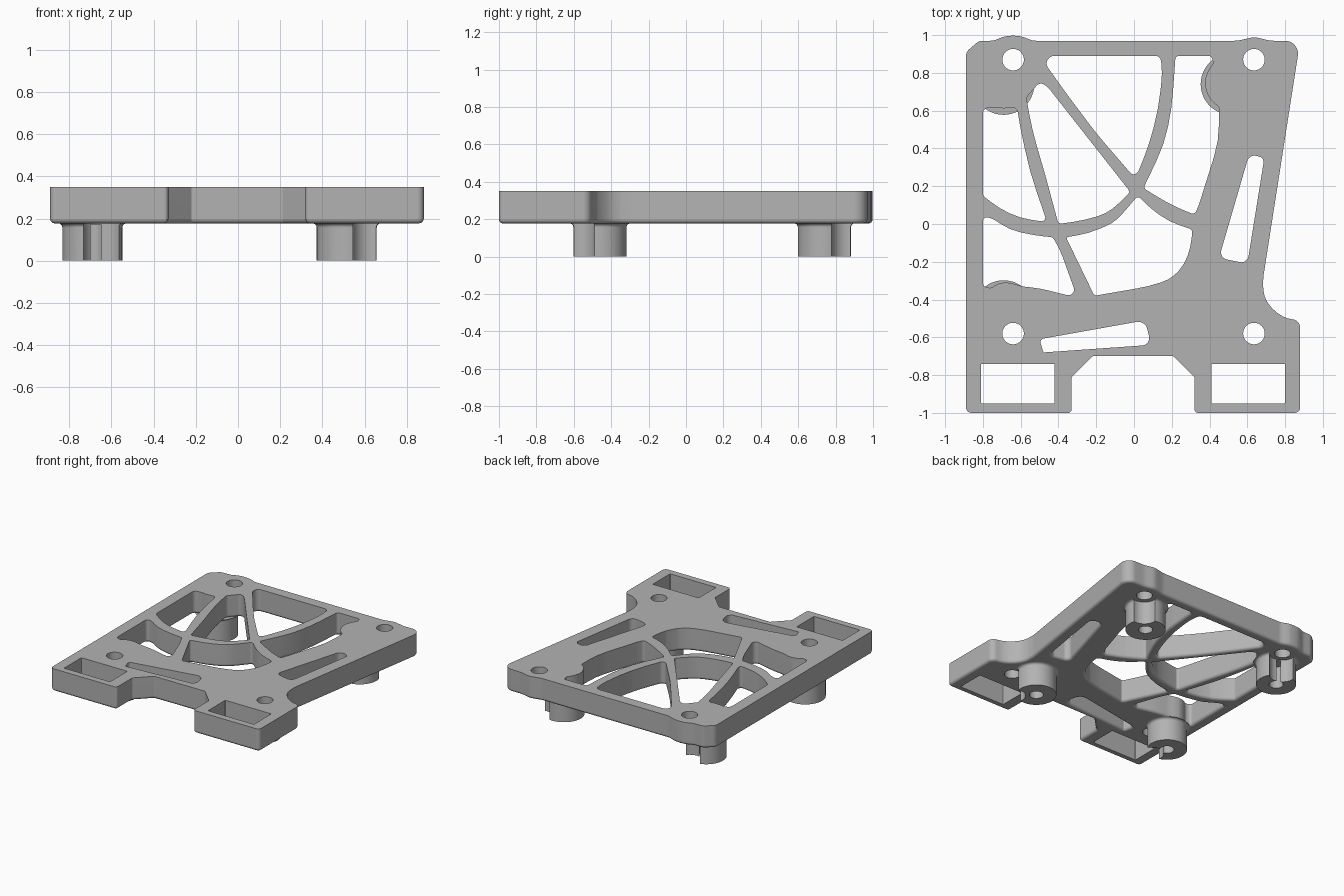
import bpy, bmesh, math
from mathutils import Vector, Matrix

cube = bpy.data.objects.get("Cube")
if cube:
    bpy.data.objects.remove(cube)

TOP, BASE, EDGE = 0.35, 0.177, 0.022

grey = bpy.data.materials.new("plain grey")
grey.use_nodes = True
grey.diffuse_color = (0.45, 0.45, 0.45, 1)
grey.node_tree.nodes["Principled BSDF"].inputs["Base Color"].default_value = grey.diffuse_color


def make_object(name, bm):
    bmesh.ops.recalc_face_normals(bm, faces=bm.faces)
    mesh = bpy.data.meshes.new(name)
    bm.to_mesh(mesh)
    bm.free()
    mesh.materials.append(grey)
    ob = bpy.data.objects.new(name, mesh)
    bpy.context.collection.objects.link(ob)
    return ob


def activate(ob):
    bpy.ops.object.select_all(action='DESELECT')
    ob.select_set(True)
    bpy.context.view_layer.objects.active = ob


def rounded(points, corner=3):
    """Closed path in hundredths; sharp turns get a corner arc, shallow turns a sweep."""
    ps = [Vector(p[:2]) / 100 for p in points]
    out = []
    for i, c in enumerate(ps):
        a, b = ps[i - 1] - c, ps[(i + 1) % len(ps)] - c
        turn = math.pi - a.angle(b)
        radius = points[i][2] if len(points[i]) > 2 else corner
        radius = radius / 100 if turn > math.radians(40) else 2
        t = min(radius * math.tan(turn / 2), 0.5 * min(a.length, b.length))
        p, q, w = c + a.normalized() * t, c + b.normalized() * t, math.cos(turn / 2)
        n = max(2, math.ceil(turn / math.radians(12)))
        for k in range(n + 1):
            u = k / n
            f, g, h = (1 - u) ** 2, 2 * u * (1 - u) * w, u * u
            v = (p * f + c * g + q * h) / (f + g + h)
            if not out or (v - out[-1]).length > 1e-3:
                out.append(v)
    if (out[0] - out[-1]).length < 1e-3:
        out.pop()
    return out


def circle(x, y, r, n=40):
    return [Vector((x + r * math.cos(k * math.tau / n), y + r * math.sin(k * math.tau / n)))
            for k in range(n)]


def inset(path, d):
    """Move a path to its left by d."""
    out = []
    for i, p in enumerate(path):
        e, f = (p - path[i - 1]).normalized(), (path[(i + 1) % len(path)] - p).normalized()
        m = Vector((-e.y - f.y, e.x + f.x)).normalized()
        out.append(p + m * d / max(0.5, m.dot(Vector((-e.y, e.x)))))
    return out


def oriented(path, ccw):
    area = sum(path[i - 1].cross(p) for i, p in enumerate(path))
    return path if (area > 0) == ccw else path[::-1]


# Plate outline with the two front lugs and the rear bumps
outline = rounded([
    (-89, -100), (-33, -100, 2), (-33, -81, 1), (-22, -70, 1), (21, -70, 1), (32, -81, 1),
    (32, -100, 2), (88, -100), (88, -51, 7), (80, -50), (73, -45), (69, -39), (68, -31),
    (88, 97, 7), (72, 97), (68, 98), (64, 99), (59, 98), (55, 97),
    (-54, 97), (-58, 99), (-64, 100), (-70, 99), (-74, 97), (-82, 97, 5), (-89, 91, 5)])

# Weight-saving windows between the curved ribs
rear_window = rounded([(-50, 89, 4), (14, 89), (15, 80), (13, 61), (8, 42), (2, 27),
                       (-1, 26, 2), (-20, 48), (-35, 68)])
rear_left_window = rounded([
    (22, 89, 2), (20, 61), (16, 42), (5, 19), (13, 14), (22, 9), (32, 5), (34, 9),
    (45, 44), (45, 62), (40, 66), (37, 74), (39, 81), (42, 85), (41, 89)], 2)
right_window = rounded([(-80, 61, 5), (-75, 62), (-69, 61), (-62, 62), (-60, 50), (-55, 27),
                        (-46, 1, 2), (-60, 3), (-71, 8), (-80, 15)])
lens_window = rounded([(-57, 67), (-50, 75, 4), (-46, 73), (-2, 17, 2), (-13, 6), (-26, 2),
                       (-40, 0, 2), (-47, 26), (-54, 50)])
front_right_window = rounded([(-80, 4), (-75, 3), (-66, -3), (-53, -6), (-43, -7, 2),
                              (-39, -14), (-30, -39), (-50, -34), (-60, -33), (-65, -31),
                              (-71, -31), (-76, -34), (-80, -33)])
front_window = rounded([(-36, -7, 1), (-24, -5), (-10, 1), (-3, 9), (2, 15, 2), (9, 8),
                        (19, 1), (31, -3), (30, -12), (27, -21), (20, -29), (8, -33),
                        (-21, -38)], 2)
front_slot = rounded([(-50, -61, 2), (6, -51, 5), (9, -64, 4), (-48, -68, 1)])
side_slot = rounded([(61, 37, 4), (69, 35), (60, -21, 4), (45, -18, 4)])
windows = [rear_window, rear_left_window, right_window, lens_window, front_right_window,
           front_window, front_slot, side_slot]

# Plain openings: lug pockets and screw holes
pockets = [rounded([(x, -95), (x + 39, -95), (x + 39, -74), (x, -74)], 0.5) for x in (-81, 41)]
screws = [(x, y) for x in (-0.64, 0.635) for y in (-0.58, 0.87)]
holes = [circle(x, y, 0.057) for x, y in screws]


def build_plate():
    bm = bmesh.new()
    caps = {"top": [], "bottom": []}

    def wall(path, radius):
        rings = [(0, TOP), (0, BASE + radius)]
        if radius:
            for k in range(1, 5):
                a = k * math.pi / 8
                rings.append((radius * (1 - math.cos(a)), BASE + radius * (1 - math.sin(a))))
        loops = [[bm.verts.new((*p, z)) for p in (inset(path, d) if d else path)]
                 for d, z in rings]
        for lo, hi in zip(loops, loops[1:]):
            for i in range(len(path)):
                bm.faces.new((lo[i - 1], lo[i], hi[i], hi[i - 1]))
        for cap, loop in (("top", loops[0]), ("bottom", loops[-1])):
            caps[cap] += [bm.edges.get((loop[i - 1], v)) for i, v in enumerate(loop)]

    wall(oriented(outline, True), EDGE)
    for path in windows:
        wall(oriented(path, False), EDGE)
    for path in pockets + holes:
        wall(oriented(path, False), 0)
    for edges in caps.values():
        bmesh.ops.triangle_fill(bm, edges=edges, use_beauty=True)
    return make_object("plate", bm)


def cylinder(x, y, r, z0, z1):
    bm = bmesh.new()
    bmesh.ops.create_cone(bm, cap_ends=True, segments=40, radius1=r, radius2=r, depth=z1 - z0,
                          matrix=Matrix.Translation((x, y, (z0 + z1) / 2)))
    return make_object("cutter", bm)


def cut(ob, cutter):
    mod = ob.modifiers.new("cut", 'BOOLEAN')
    mod.operation, mod.solver, mod.object = 'DIFFERENCE', 'EXACT', cutter
    activate(ob)
    bpy.ops.object.modifier_apply(modifier=mod.name)
    bpy.data.objects.remove(cutter)


def build_post(name, x, y, screw):
    """Standing boss with a flared root, a blind bore and a screw-head clearance."""
    r, flare = 0.142, 0.02
    profile = [(r, 0)] + [(r + flare * (1 - math.cos(a)), BASE - flare * (1 - math.sin(a)))
                          for a in (k * math.pi / 8 for k in range(5))]
    bm = bmesh.new()
    loops = [[bm.verts.new((*p, z)) for p in circle(x, y, rad, 48)] for rad, z in profile]
    for lo, hi in zip(loops, loops[1:]):
        for i in range(len(lo)):
            bm.faces.new((lo[i - 1], lo[i], hi[i], hi[i - 1]))
    bm.faces.new(loops[0])
    bm.faces.new(loops[-1])
    post = make_object(name, bm)
    cut(post, cylinder(x, y, 0.05, -0.1, BASE - 0.005))
    cut(post, cylinder(*screw, 0.093, -0.1, BASE + 0.05))
    return post


parts = [build_plate()]
post_spots = [("front_right_post", -0.69, -0.46), ("rear_right_post", -0.69, 0.74),
              ("front_left_post", 0.515, -0.46), ("rear_left_post", 0.515, 0.74)]
for (name, x, y), screw in zip(post_spots, screws):
    parts.append(build_post(name, x, y, screw))

for ob in parts:
    activate(ob)
    bpy.ops.object.shade_smooth_by_angle(angle=math.radians(30))
    ob.modifiers.new("weighted normals", 'WEIGHTED_NORMAL').keep_sharp = True
